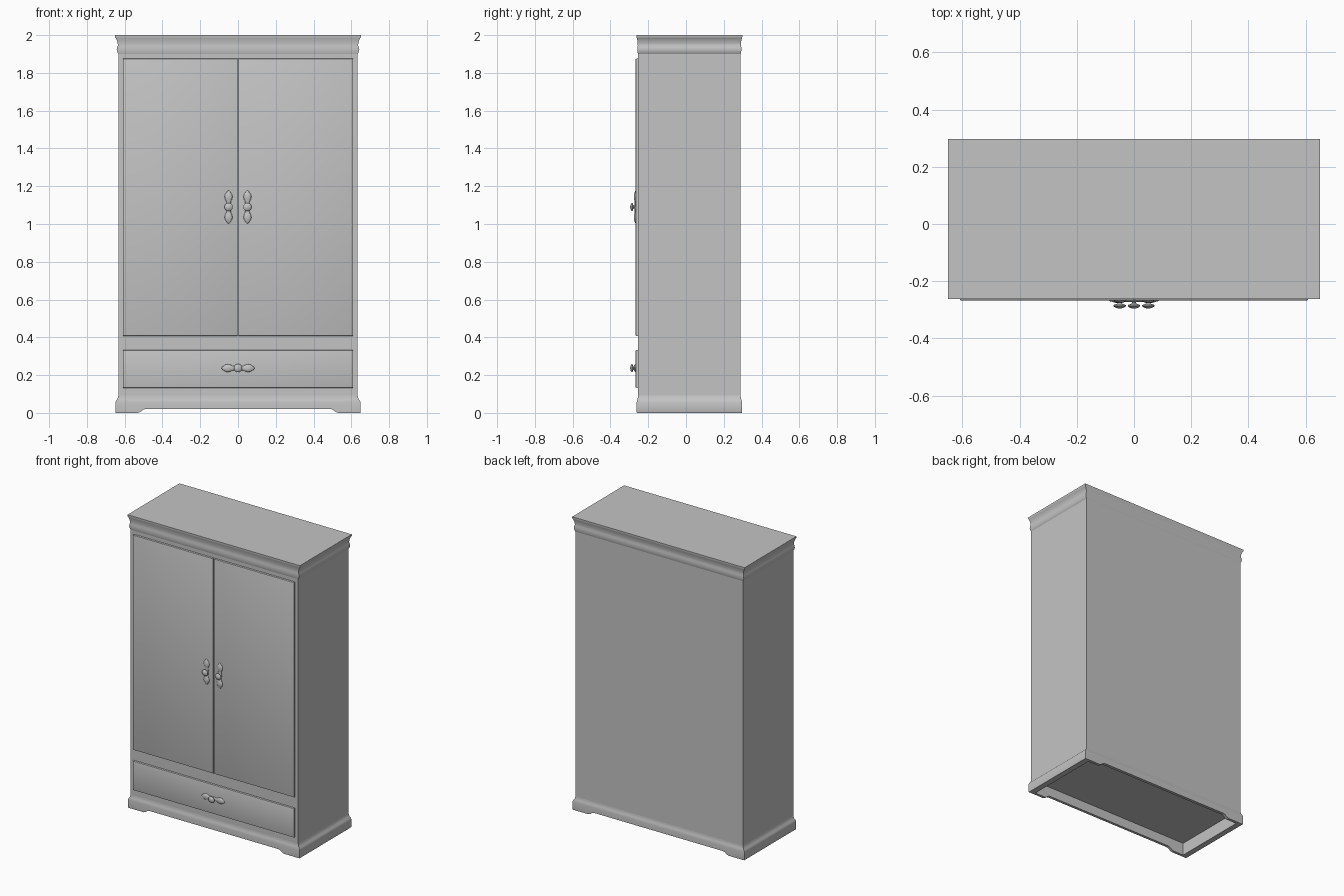
import bpy, bmesh, math
from mathutils import Matrix, Vector

if "Cube" in bpy.data.objects:
    bpy.data.objects.remove(bpy.data.objects["Cube"], do_unlink=True)

# One plain painted finish
grey = bpy.data.materials.new("plain_grey")
grey.use_nodes = True
COLOR = (0.55, 0.55, 0.55, 1)
grey.diffuse_color = COLOR
grey.node_tree.nodes["Principled BSDF"].inputs["Base Color"].default_value = COLOR

# Carcass footprint
HALF_W, FRONT, BACK = 0.633, -0.254, 0.289
DOOR_FACE = -0.267


def finish(name, bm, angle=30):
    bmesh.ops.recalc_face_normals(bm, faces=bm.faces)
    mesh = bpy.data.meshes.new(name)
    bm.to_mesh(mesh)
    bm.free()
    mesh.materials.append(grey)
    obj = bpy.data.objects.new(name, mesh)
    bpy.context.collection.objects.link(obj)
    smooth(obj, angle)
    return obj


def smooth(obj, angle=30):
    bpy.ops.object.select_all(action='DESELECT')
    bpy.context.view_layer.objects.active = obj
    obj.select_set(True)
    bpy.ops.object.shade_smooth_by_angle(angle=math.radians(angle))


def moulding(name, profile, closed=False):
    """Sweep (overhang, z) points round the footprint; depth overhang is half."""
    bm = bmesh.new()
    rings = []
    for o, z in profile:
        w, f, b = HALF_W + o, FRONT - o * 0.45, BACK + o * 0.5
        rings.append([bm.verts.new(p) for p in
                      ((-w, f, z), (w, f, z), (w, b, z), (-w, b, z))])
    pairs = list(zip(rings, rings[1:]))
    if closed:
        pairs.append((rings[-1], rings[0]))
    else:
        bm.faces.new(rings[0])
        bm.faces.new(rings[-1])
    for lo, hi in pairs:
        for i in range(4):
            j = (i + 1) % 4
            bm.faces.new((lo[i], lo[j], hi[j], hi[i]))
    return finish(name, bm, 40)


def panel(name, x0, x1, z0, z1):
    """Thin front panel with softened edges."""
    bm = bmesh.new()
    bmesh.ops.create_cube(bm, size=1)
    back = FRONT + 0.005
    bmesh.ops.scale(bm, vec=(x1 - x0, back - DOOR_FACE, z1 - z0), verts=bm.verts)
    bmesh.ops.translate(bm, vec=((x0 + x1) / 2, (back + DOOR_FACE) / 2, (z0 + z1) / 2),
                        verts=bm.verts)
    edges = [e for e in bm.edges if all(v.co.y < DOOR_FACE + 0.001 for v in e.verts)]
    bmesh.ops.bevel(bm, geom=edges, offset=0.004, segments=2, affect='EDGES', profile=0.5)
    return finish(name, bm)


def lathe(name, profile, matrix, sides=16):
    """Spin (radius, height) points round z, then place the result."""
    bm = bmesh.new()
    verts = [bm.verts.new((r, 0, h)) for r, h in profile]
    edges = [bm.edges.new(pair) for pair in zip(verts, verts[1:])]
    bmesh.ops.spin(bm, geom=verts + edges, cent=(0, 0, 0), axis=(0, 0, 1),
                   angle=math.tau, steps=sides, use_duplicate=False)
    bmesh.ops.remove_doubles(bm, verts=bm.verts, dist=0.0001)
    bmesh.ops.transform(bm, matrix=matrix, verts=bm.verts)
    return finish(name, bm, 50)


# Carcass
moulding("carcass", [(0, 0.085), (0, 1.91)])

# Crown: bead, cove and top lip
moulding("crown", [(0, 1.9), (0.005, 1.908), (0.009, 1.922), (0.007, 1.936),
                   (0.003, 1.945), (0.004, 1.958), (0.008, 1.972), (0.014, 1.984),
                   (0.018, 1.99), (0.018, 2.0)])

# Plinth: hollow frame with a sloped top
plinth = moulding("plinth", [(-0.025, 0), (0.014, 0), (0.016, 0.004), (0.016, 0.055),
                             (0.012, 0.066), (0.005, 0.074), (0.002, 0.084),
                             (0, 0.092), (-0.025, 0.092)], closed=True)

# Shallow apron cut between the feet, front and back
bm = bmesh.new()
outline = [(-0.53, -0.02), (-0.53, 0), (-0.515, 0.006), (-0.5, 0.018), (-0.485, 0.021)]
outline += [(-x, z) for x, z in reversed(outline)]
face = bm.faces.new([bm.verts.new((x, -0.5, z)) for x, z in outline])
ext = bmesh.ops.extrude_face_region(bm, geom=[face])
bmesh.ops.translate(bm, vec=(0, 1, 0),
                    verts=[g for g in ext["geom"] if isinstance(g, bmesh.types.BMVert)])
cutter = finish("apron_cutter", bm)
cutter.hide_render = True
cut = plinth.modifiers.new("apron", 'BOOLEAN')
cut.object = cutter
cut.solver = 'EXACT'
bpy.context.view_layer.objects.active = plinth
plinth.select_set(True)
bpy.ops.object.modifier_apply(modifier=cut.name)
bpy.data.objects.remove(cutter, do_unlink=True)
smooth(plinth, 40)

# Doors and drawer
panel("right_door", -0.609, -0.002, 0.408, 1.875)
panel("left_door", 0.002, 0.609, 0.408, 1.875)
panel("drawer_front", -0.609, 0.609, 0.133, 0.332)

# Handles: flattened turned backplate with a round knob
half = [(0.015, 0), (0.012, 0.02), (0.012, 0.03), (0.018, 0.04), (0.021, 0.054),
        (0.018, 0.068), (0.01, 0.078), (0.007, 0.084), (0, 0.088)]
plate_profile = [(r, -h) for r, h in reversed(half)] + half[1:]
knob_profile = [(0.009, 0), (0.007, 0.01), (0.012, 0.013), (0.021, 0.016),
                (0.022, 0.02), (0.016, 0.025), (0.007, 0.028), (0, 0.0285)]
outward = Matrix.Rotation(math.pi / 2, 4, 'X')
flatten = Matrix.Diagonal((1, 0.45, 1, 1))
for name, x, z, turn in (("right_door", -0.05, 1.09, 0), ("left_door", 0.05, 1.09, 0),
                         ("drawer", 0, 0.237, math.pi / 2)):
    place = Matrix.Translation(Vector((x, DOOR_FACE, z)))
    lathe(name + "_handle_plate", plate_profile,
          place @ Matrix.Rotation(turn, 4, 'Y') @ flatten)
    lathe(name + "_knob", knob_profile, place @ outward)
